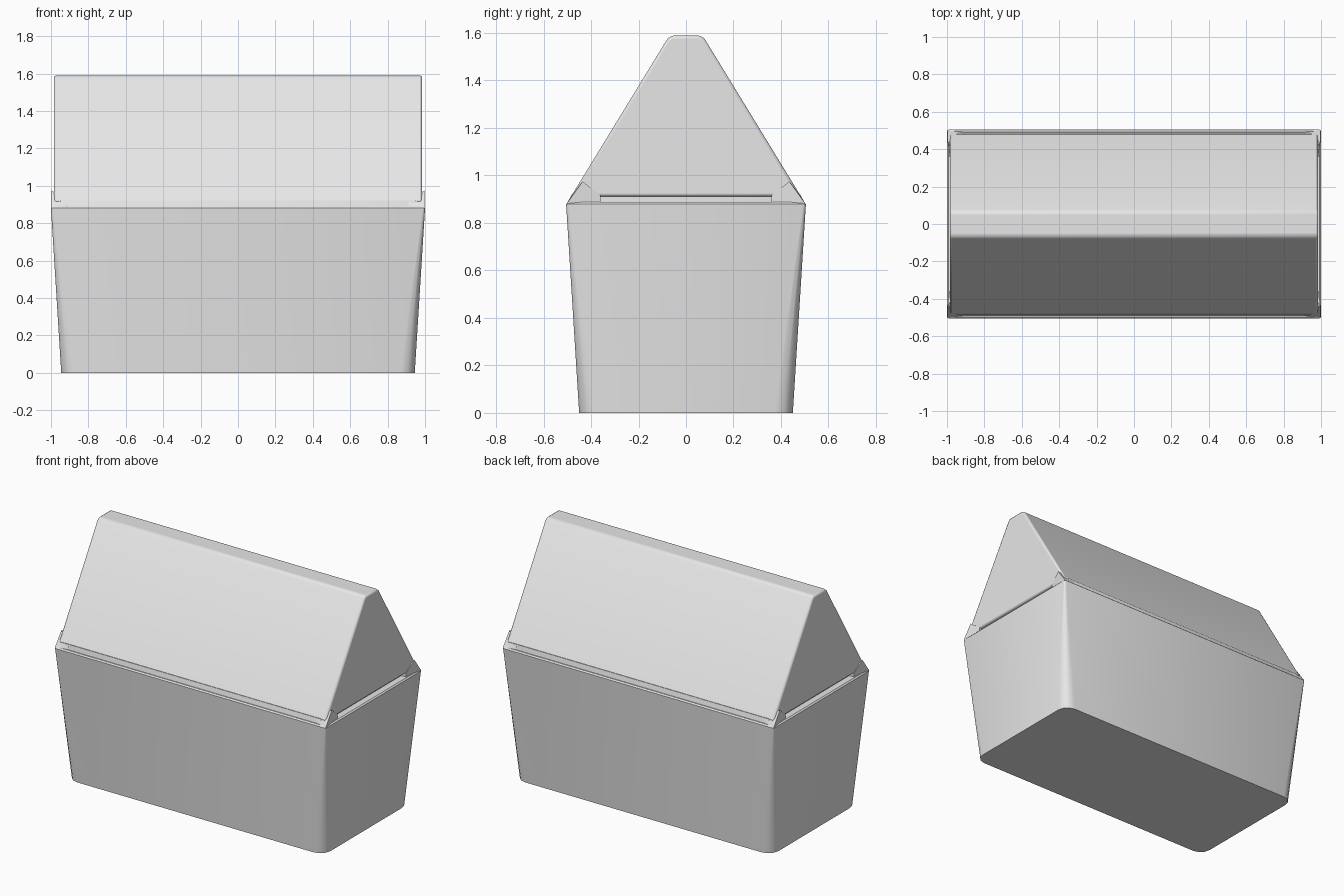
import bpy, bmesh, math

if "Cube" in bpy.data.objects:
    bpy.data.objects.remove(bpy.data.objects["Cube"])

grey = bpy.data.materials.new("light_grey_card")
grey.diffuse_color = (0.8, 0.8, 0.8, 1)
grey.use_nodes = True
grey.node_tree.nodes["Principled BSDF"].inputs["Base Color"].default_value = grey.diffuse_color


def finish(bm, name, bevel=0, angle=30):
    bmesh.ops.recalc_face_normals(bm, faces=bm.faces[:])
    mesh = bpy.data.meshes.new(name)
    bm.to_mesh(mesh)
    bm.free()
    mesh.materials.append(grey)
    ob = bpy.data.objects.new(name, mesh)
    bpy.context.collection.objects.link(ob)
    if bevel:
        mod = ob.modifiers.new("soft_edges", 'BEVEL')
        mod.width, mod.segments, mod.limit_method = bevel, 2, 'ANGLE'
    bpy.ops.object.select_all(action='DESELECT')
    ob.select_set(True)
    bpy.context.view_layer.objects.active = ob
    bpy.ops.object.shade_smooth_by_angle(angle=math.radians(angle))
    return ob


def loft(bm, rings):
    rings = [[bm.verts.new(p) for p in r] for r in rings]
    n = len(rings[0])
    for a, b in zip(rings, rings[1:]):
        for i in range(n):
            j = (i + 1) % n
            bm.faces.new((a[i], a[j], b[j], b[i]))
    bm.faces.new(rings[0])
    bm.faces.new(rings[-1])


def rounded_rect(hx, hy, r, z, seg=3):
    pts = []
    for q, (sx, sy) in enumerate([(1, 1), (-1, 1), (-1, -1), (1, -1)]):
        for k in range(seg + 1):
            a = math.pi / 2 * (q + k / seg)
            pts.append((sx * (hx - r) + r * math.cos(a),
                        sy * (hy - r) + r * math.sin(a), z))
    return pts


# Tapered box body: corners widen towards the base
bm = bmesh.new()
loft(bm, [rounded_rect(0.945, 0.45, 0.075, 0),
          rounded_rect(1.0, 0.505, 0.012, 0.88),
          rounded_rect(0.992, 0.497, 0.012, 0.888)])
finish(bm, "box_body")

# Recessed neck that leaves a slot at both ends
bm = bmesh.new()
loft(bm, [rounded_rect(0.95, 0.497, 0.005, 0.86),
          rounded_rect(0.95, 0.482, 0.005, 0.92)])
finish(bm, "lid_neck")

# Gabled lid with a narrow flat ridge
half = [(0.484, 0.912), (0.08, 1.573), (0.063, 1.589)]
profile = half + [(-y, z) for y, z in reversed(half)]
bm = bmesh.new()
loft(bm, [[(x, y, z) for y, z in profile] for x in (-0.985, 0.985)])
finish(bm, "gable_lid", bevel=0.012, angle=35)

# Folded corner ears between lid and body
for sx in (-1, 1):
    for sy in (-1, 1):
        bm = bmesh.new()
        for x, y, z in [(0.998, 0.502, 0.882), (0.996, 0.435, 0.975),
                        (0.985, 0.36, 0.886), (0.985, 0.36, 0.915),
                        (0.91, 0.49, 0.886), (0.91, 0.485, 0.912),
                        (0.94, 0.36, 0.886), (0.94, 0.36, 0.915)]:
            bm.verts.new((sx * x, sy * y, z))
        hull = bmesh.ops.convex_hull(bm, input=bm.verts[:])
        loose = [v for v in bm.verts if not v.link_faces]
        bmesh.ops.delete(bm, geom=loose, context='VERTS')
        finish(bm, "corner_ear")
